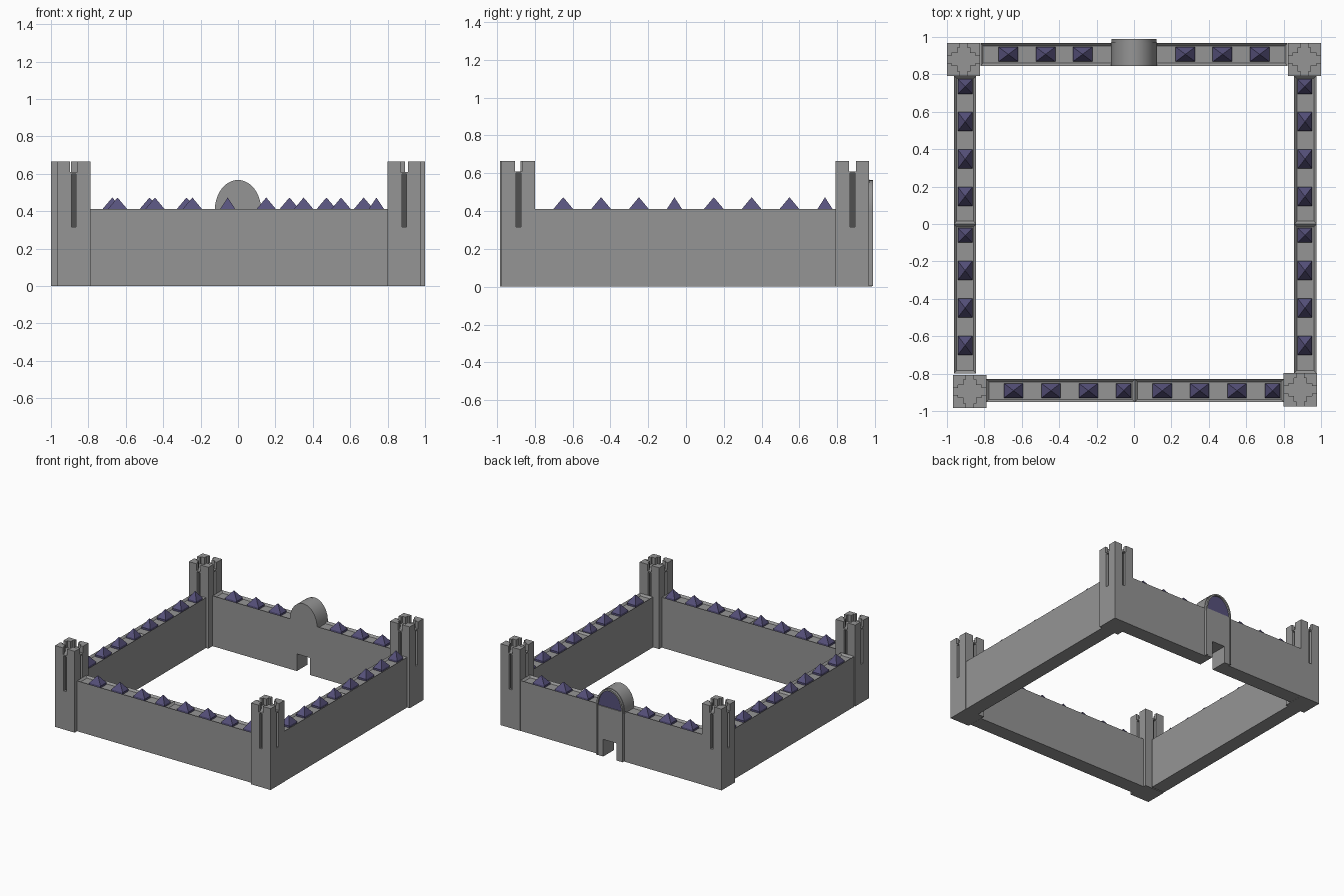
import bpy, bmesh, math
from mathutils import Matrix

if "Cube" in bpy.data.objects:
    bpy.data.objects.remove(bpy.data.objects["Cube"])


def mat(name, rgb):
    m = bpy.data.materials.new(name)
    m.diffuse_color = (*rgb, 1)
    m.use_nodes = True
    m.node_tree.nodes["Principled BSDF"].inputs["Base Color"].default_value = m.diffuse_color
    return m


STONE = mat("grey stone", (0.30, 0.30, 0.30))
ROOF = mat("dark purple", (0.095, 0.083, 0.20))
DARK = mat("slit grey", (0.08, 0.08, 0.08))


def finish(bm, name, material):
    bmesh.ops.recalc_face_normals(bm, faces=bm.faces[:])
    me = bpy.data.meshes.new(name)
    bm.to_mesh(me)
    bm.free()
    me.materials.append(material)
    ob = bpy.data.objects.new(name, me)
    bpy.context.collection.objects.link(ob)
    return ob


def prism(bm, pts, z0, z1):
    """Extrude a plan outline from z0 to z1."""
    f = bm.faces.new([bm.verts.new((x, y, z0)) for x, y in pts])
    ext = bmesh.ops.extrude_face_region(bm, geom=[f], use_keep_orig=True)
    bmesh.ops.translate(bm, vec=(0, 0, z1 - z0),
                        verts=[v for v in ext["geom"] if isinstance(v, bmesh.types.BMVert)])


def box(bm, x0, x1, y0, y1, z0, z1):
    prism(bm, [(x0, y0), (x1, y0), (x1, y1), (x0, y1)], z0, z1)


def quarter_turns(pts):
    """Repeat points in four quarter turns."""
    out = [list(pts)]
    for _ in range(3):
        out.append([(-y, x) for x, y in out[-1]])
    return out


# Corner towers: shaft with arrow slits and stepped corner merlons
H = 0.0885


def tower(name, cx, cy):
    bm = bmesh.new()
    s, d, g = 0.0125, 0.025, 0.019
    box(bm, -H, H, -H, H, 0, 0.315)
    notch = [(H, -H), (H, -s), (H - d, -s), (H - d, s), (H, s)]
    prism(bm, sum(quarter_turns(notch), []), 0.315, 0.60)
    box(bm, -H, H, -H, H, 0.60, 0.61)
    a, b = H - 0.025, H - 0.055
    for p in quarter_turns([(g, H), (g, a), (b, a), (b, b), (a, b), (a, g), (H, g), (H, H)]):
        prism(bm, p, 0.61, 0.665)
    finish(bm, name, STONE).location = (cx, cy, 0)
    bm = bmesh.new()
    for p in quarter_turns([(H - d, -s), (H - d + 0.004, -s), (H - d + 0.004, s), (H - d, s)]):
        prism(bm, p, 0.315, 0.60)
    finish(bm, name + "_slits", DARK).location = (cx, cy, 0)


tower("tower_back_left", -0.911, 0.88)
tower("tower_back_right", 0.911, 0.88)
tower("tower_front_left", -0.878, -0.895)
tower("tower_front_right", 0.889, -0.886)

# Walls: each half has a shallow sunken channel along its top
TOP, RIM, SINK = 0.412, 0.021, 0.015


def wall_half(name, x0, x1, y0, y1):
    bm = bmesh.new()
    box(bm, x0, x1, y0, y1, 0, TOP)
    bmesh.ops.recalc_face_normals(bm, faces=bm.faces[:])
    top = [f for f in bm.faces if f.normal.z > 0.9]
    bmesh.ops.inset_region(bm, faces=top, thickness=RIM)
    bmesh.ops.translate(bm, vec=(0, 0, -SINK), verts=top[0].verts[:])
    finish(bm, name, STONE)


def spikes(name, centre, spans, along_x):
    """Row of four-sided spikes sitting in the channel."""
    bm = bmesh.new()
    w = 0.039
    for a, b in spans:
        x0, x1, y0, y1 = (a, b, centre - w, centre + w) if along_x else (centre - w, centre + w, a, b)
        box(bm, x0, x1, y0, y1, TOP - SINK, TOP)
        ring = [bm.verts.new((x, y, TOP)) for x, y in ((x0, y0), (x1, y0), (x1, y1), (x0, y1))]
        tip = bm.verts.new(((x0 + x1) / 2, (y0 + y1) / 2, 0.473))
        for i in range(4):
            bm.faces.new((ring[i], ring[(i + 1) % 4], tip))
    finish(bm, name, ROOF)


wall_half("front_wall_left", -0.79, 0.005, -0.952, -0.83)
wall_half("front_wall_right", 0.005, 0.80, -0.952, -0.83)
wall_half("back_wall_left", -0.822, -0.06, 0.846, 0.967)
wall_half("back_wall_right", 0.06, 0.822, 0.846, 0.967)
for side, x0, x1 in (("left", -0.963, -0.844), ("right", 0.856, 0.976)):
    wall_half(side + "_wall_front", x0, x1, -0.798, 0)
    wall_half(side + "_wall_back", x0, x1, 0, 0.792)

front = [(s + 0.2 * i, s + 0.2 * i + (0.08 if i == 3 else 0.102))
         for s in (-0.695, 0.10) for i in range(4)]
spikes("front_spikes", -0.891, front, True)
back = [(k * c - 0.052, k * c + 0.052) for k in (-1, 1) for c in (0.275, 0.473, 0.672)]
spikes("back_spikes", 0.907, back, True)
sides = [(s + 0.2 * i, s + 0.2 * i + (0.078 if i == 3 else 0.102))
         for s in (-0.70, 0.096) for i in range(4)]
spikes("left_spikes", -0.903, sides, False)
spikes("right_spikes", 0.914, sides, False)

# Gatehouse in the back wall: outlines drawn in x and z, extruded along y
STAND = Matrix(((1, 0, 0), (0, 0, 1), (0, 1, 0)))


def upright(name, pts, y0, y1, material, smooth=False):
    bm = bmesh.new()
    prism(bm, pts, y0, y1)
    bmesh.ops.transform(bm, matrix=STAND.to_4x4(), verts=bm.verts[:])
    ob = finish(bm, name, material)
    if smooth:
        bpy.ops.object.select_all(action='DESELECT')
        ob.select_set(True)
        bpy.context.view_layer.objects.active = ob
        bpy.ops.object.shade_smooth_by_angle(angle=math.radians(30))


def arc(r, h, z=0.405, n=20):
    return [(r * math.cos(math.pi * i / n), z + h * math.sin(math.pi * i / n)) for i in range(n + 1)]


DOOR, DZ = 0.06, 0.14
upright("gate_lintel", [(-DOOR, DZ), (DOOR, DZ), (DOOR, TOP), (-DOOR, TOP)], 0.846, 0.967, STONE)
upright("gate_vault", [(-0.124, 0.39)] + [(0.124, 0.39)] + arc(0.124, 0.162), 0.845, 0.97, STONE, True)
outer, inner = arc(0.12, 0.158), arc(0.107, 0.145)
upright("gate_rim", [(0.12, 0.003)] + outer + [(-0.12, 0.003), (-0.107, 0.003)]
        + inner[::-1] + [(0.107, 0.003)], 0.966, 0.99, STONE, True)
upright("gate_panel", [(-0.108, 0), (-DOOR, 0), (-DOOR, DZ), (DOOR, DZ), (DOOR, 0), (0.108, 0),
                       (0.108, 0.41), (-0.108, 0.41)], 0.966, 0.984, STONE)
upright("gate_tympanum", inner, 0.968, 0.977, ROOF)
